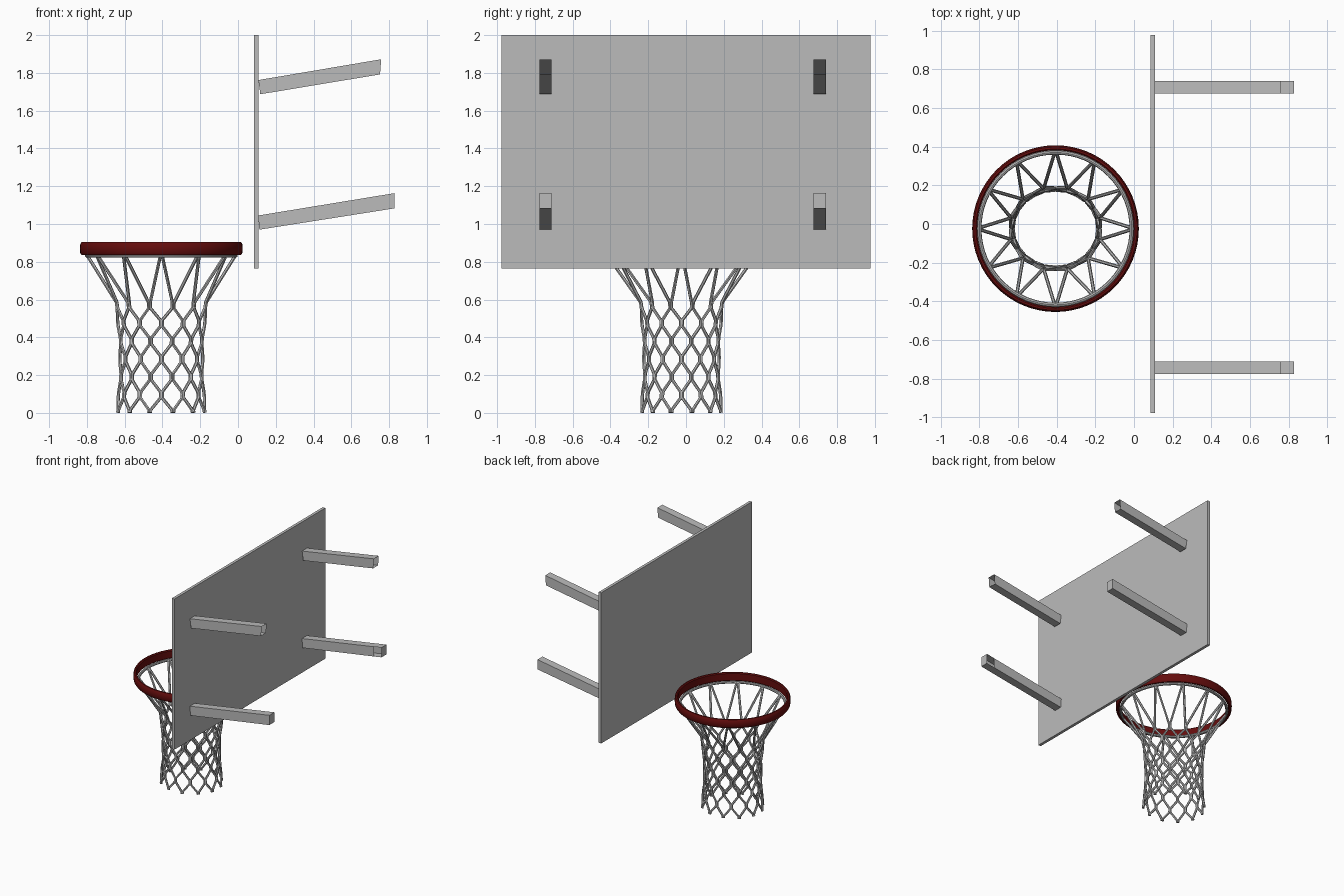
import bpy, bmesh, math

if "Cube" in bpy.data.objects:
    bpy.data.objects.remove(bpy.data.objects["Cube"])


def material(name, rgb):
    m = bpy.data.materials.new(name)
    m.diffuse_color = (*rgb, 1)
    m.use_nodes = True
    m.node_tree.nodes["Principled BSDF"].inputs["Base Color"].default_value = m.diffuse_color
    return m


GREY = material("steel_grey", (0.5, 0.5, 0.5))
RED = material("dark_red", (0.13, 0.004, 0.004))
CX, CY = -0.406, -0.024      # hoop centre


def add_mesh(name, bm, mat, recalc=True):
    if recalc:
        bmesh.ops.recalc_face_normals(bm, faces=bm.faces)
    me = bpy.data.meshes.new(name)
    bm.to_mesh(me)
    bm.free()
    me.materials.append(mat)
    ob = bpy.data.objects.new(name, me)
    bpy.context.collection.objects.link(ob)
    return ob


def smooth(ob, angle=40):
    bpy.ops.object.select_all(action='DESELECT')
    ob.select_set(True)
    bpy.context.view_layer.objects.active = ob
    bpy.ops.object.shade_smooth_by_angle(angle=math.radians(angle))


def lathe(name, profile, mat, n=64):
    """Closed ring swept around the hoop centre."""
    bm = bmesh.new()
    rings = []
    for i in range(n):
        a = 2 * math.pi * i / n
        rings.append([bm.verts.new((CX + r * math.cos(a), CY + r * math.sin(a), z))
                      for r, z in profile])
    k = len(profile)
    for i in range(n):
        p, q = rings[i], rings[(i + 1) % n]
        for j in range(k):
            bm.faces.new((p[j], q[j], q[(j + 1) % k], p[(j + 1) % k]))
    smooth(add_mesh(name, bm, mat))


def arm(name, y0, y1, top, bottom, inner=None, cap=False):
    """Hollow square bar; top and bottom are edge lines in x, z.
    inner: the side (0 or 1) left open on the last segment."""
    bm = bmesh.new()
    t = [[bm.verts.new((x, y, z)) for x, z in top] for y in (y0, y1)]
    b = [[bm.verts.new((x, y, z)) for x, z in bottom] for y in (y0, y1)]
    last = len(top) - 2
    for i in range(last + 1):
        bm.faces.new((t[0][i], t[0][i + 1], t[1][i + 1], t[1][i]))
        bm.faces.new((b[1][i], b[1][i + 1], b[0][i + 1], b[0][i]))
        if not (inner == 0 and i == last):
            bm.faces.new((b[0][i], b[0][i + 1], t[0][i + 1], t[0][i]))
        if not (inner == 1 and i == last):
            bm.faces.new((t[1][i], t[1][i + 1], b[1][i + 1], b[1][i]))
    if cap:
        bm.faces.new((b[0][-1], b[1][-1], t[1][-1], t[0][-1]))
    add_mesh(name, bm, GREY, recalc=False)


# Backboard
bm = bmesh.new()
bmesh.ops.create_cube(bm, size=1)
for v in bm.verts:
    v.co = (0.096 + v.co.x * 0.023, v.co.y * 1.954, 1.3825 + v.co.z * 1.235)
add_mesh("backboard", bm, GREY)

# Support arms: open upper pair, capped lower pair with open inner joint
for side, yc, inner in (("left", -0.744, 1), ("right", 0.708, 0)):
    y0, y1 = yc - 0.032, yc + 0.032
    arm("upper_arm_" + side, y0, y1,
        [(0.108, 1.762), (0.758, 1.872)], [(0.118, 1.687), (0.752, 1.792)])
    arm("lower_arm_" + side, y0, y1,
        [(0.107, 1.045), (0.76, 1.152), (0.828, 1.163)],
        [(0.113, 0.970), (0.76, 1.072), (0.828, 1.083)], inner, True)

# Rim and the net ring beneath it
lathe("rim", [(0.405, 0.842), (0.412, 0.835), (0.422, 0.836), (0.429, 0.846),
              (0.431, 0.870), (0.429, 0.894), (0.422, 0.904), (0.412, 0.905),
              (0.405, 0.898)], RED)
lathe("net_ring", [(0.394 + 0.011 * math.cos(a * math.pi / 4),
                    0.833 + 0.011 * math.sin(a * math.pi / 4)) for a in range(8)], GREY)

# Net: 24 zigzag strands that meet side by side at the knots
LOOPS, LEVELS, STEP, HALF = 12, 7, 0.095, 0.016


def net_point(deg, z):
    s = (z - 0.27) / 0.29
    r = 0.219 + 0.022 * s * s
    a = math.radians(deg)
    return (CX + r * math.cos(a), CY + 0.91 * r * math.sin(a), z)


cu = bpy.data.curves.new("net_curve", 'CURVE')
cu.dimensions = '3D'
cu.bevel_depth = 0.009
cu.bevel_resolution = 1
cu.use_fill_caps = True
for i in range(LOOPS):
    for s in (-1, 1):
        base = 360 / LOOPS * i
        a = math.radians(base + s * 0.8)
        pts = [(CX + 0.39 * math.cos(a), CY + 0.39 * math.sin(a), 0.83)]
        for k in range(LEVELS):
            deg = base + s * (13.8 if k % 2 == 0 else 1.2)
            z = (LEVELS - 1 - k) * STEP
            pts.append(net_point(deg, z + HALF))
            pts.append(net_point(deg, z - HALF if k < LEVELS - 1 else 0.001))
        sp = cu.splines.new('POLY')
        sp.points.add(len(pts) - 1)
        for p, co in zip(sp.points, pts):
            p.co = (*co, 1)
tmp = bpy.data.objects.new("net_curve", cu)
bpy.context.collection.objects.link(tmp)
bpy.context.view_layer.update()
me = bpy.data.meshes.new_from_object(tmp.evaluated_get(bpy.context.evaluated_depsgraph_get()))
bpy.data.objects.remove(tmp)
me.materials.clear()
me.materials.append(GREY)
net = bpy.data.objects.new("net", me)
bpy.context.collection.objects.link(net)
for v in me.vertices:
    v.co.z = max(v.co.z, 0)
smooth(net, 50)
